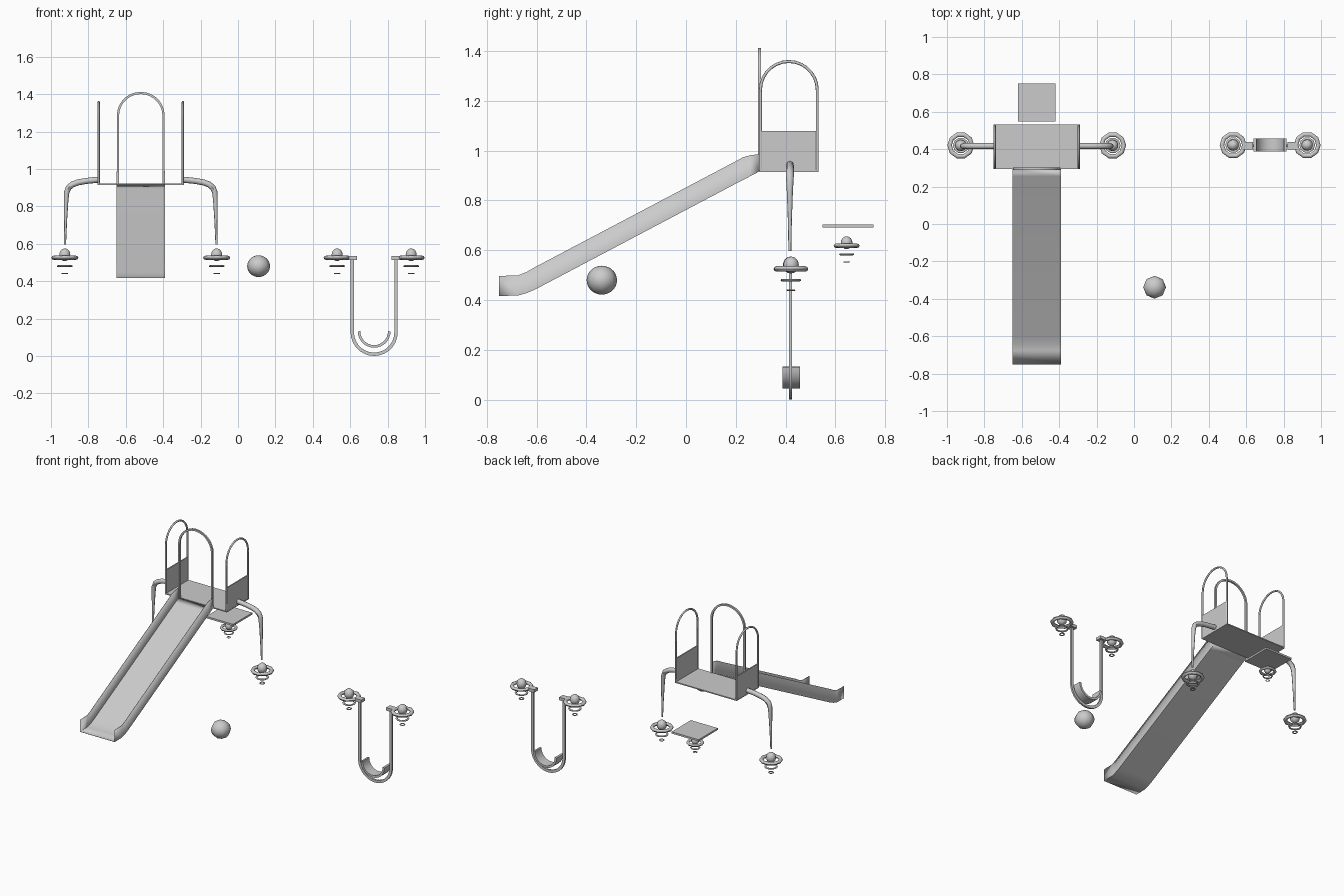
import bpy, bmesh
from math import sin, cos, pi
from mathutils import Vector, Matrix

if "Cube" in bpy.data.objects:
    bpy.data.objects.remove(bpy.data.objects["Cube"])

CX, SX, Y = -0.52, 0.728, 0.417    # tower centre, swing centre, common depth


def finish(name, bm, smooth=True):
    bmesh.ops.recalc_face_normals(bm, faces=bm.faces)
    me = bpy.data.meshes.new(name)
    bm.to_mesh(me)
    bm.free()
    ob = bpy.data.objects.new(name, me)
    bpy.context.collection.objects.link(ob)
    if smooth:
        bpy.ops.object.select_all(action='DESELECT')
        ob.select_set(True)
        bpy.context.view_layer.objects.active = ob
        bpy.ops.object.shade_smooth_by_angle(angle=0.8)
    return ob


def box(name, lo, hi):
    bm = bmesh.new()
    lo, hi = Vector(lo), Vector(hi)
    bmesh.ops.create_cube(bm, size=1, matrix=Matrix.Translation((lo + hi) / 2) @ Matrix.Diagonal((*(hi - lo), 1)))
    return finish(name, bm, False)


def sweep(name, path, normal, section, scales=None):
    """Sweep a section along a planar path lying in the plane with this normal."""
    bm = bmesh.new()
    pts, b, rings = [Vector(p) for p in path], Vector(normal), []
    for i, p in enumerate(pts):
        t = (pts[min(i + 1, len(pts) - 1)] - pts[max(i - 1, 0)]).normalized()
        n, s = b.cross(t), scales[i] if scales else 1
        rings.append([bm.verts.new(p + (n * u + b * v) * s) for u, v in section])
    k = len(section)
    for r, q in zip(rings, rings[1:]):
        for j in range(k):
            bm.faces.new((r[j], r[(j + 1) % k], q[(j + 1) % k], q[j]))
    bm.faces.new(rings[0])
    bm.faces.new(rings[-1])
    return finish(name, bm)


def circle(r, n=8):
    return [(r * cos(2 * pi * i / n), r * sin(2 * pi * i / n)) for i in range(n)]


def rect(a, b):
    return [(-a, -b), (a, -b), (a, b), (-a, b)]


def arc(c, h, r, a0, a1, n=14):
    return [(c + r * cos(a0 + (a1 - a0) * i / n), h + r * sin(a0 + (a1 - a0) * i / n)) for i in range(n + 1)]


def torus(name, loc, R, ru, rv, n=10):
    bm = bmesh.new()
    g = [[bm.verts.new((loc[0] + (R + u) * cos(2 * pi * i / n), loc[1] + (R + u) * sin(2 * pi * i / n),
                        loc[2] + v * rv / ru)) for u, v in circle(ru)] for i in range(n)]
    for i in range(n):
        r, q = g[i], g[(i + 1) % n]
        for j in range(8):
            bm.faces.new((r[j], r[(j + 1) % 8], q[(j + 1) % 8], q[j]))
    return finish(name, bm)


def sphere(name, loc, r, rz, seg, rings):
    bm = bmesh.new()
    bmesh.ops.create_uvsphere(bm, u_segments=seg, v_segments=rings, radius=1,
                              matrix=Matrix.Translation(loc) @ Matrix.Diagonal((r, r, rz, 1)))
    return finish(name, bm)


def hover_pod(name, x, y, z, s=1.0):
    torus(name + "_ring", (x, y, z), 0.060 * s, 0.012 * s, 0.011 * s)
    sphere(name + "_dome", (x, y, z + 0.016 * s), 0.031 * s, 0.034 * s, 10, 8)
    torus(name + "_middle_ring", (x, y, z - 0.045 * s), 0.036 * s, 0.006 * s, 0.005 * s)
    torus(name + "_lower_ring", (x, y, z - 0.085 * s), 0.014 * s, 0.004 * s, 0.003 * s)


# platform, step plate and ball
box("platform", (-0.75, 0.295, 0.915), (-0.29, 0.533, 0.922))
box("step", (-0.62, 0.548, 0.692), (-0.42, 0.752, 0.704))
sphere("ball", (0.11, -0.338, 0.48), 0.061, 0.058, 8, 14)

# side panels, side rails, curved arms and pods
for side, tag in ((-1, "left"), (1, "right")):
    x = CX + side * 0.225
    box(tag + "_panel", (x - 0.004, 0.297, 0.917), (x + 0.004, 0.53, 1.078))
    rail = [(0.527, 0.917)] + arc(0.413, 1.244, 0.114, 0, pi) + [(0.299, 0.917)]
    sweep(tag + "_rail", [(x, a, b) for a, b in rail], (1, 0, 0), circle(0.006))
    arm = [(0.222, 0.943), (0.29, 0.936), (0.335, 0.928), (0.365, 0.917), (0.386, 0.9),
           (0.396, 0.875), (0.399, 0.83), (0.402, 0.72), (0.405, 0.597)]
    sweep(tag + "_arm", [(CX + side * a, Y, b) for a, b in arm], (0, 1, 0), circle(0.016),
          [1, 1, 1, 1, 1, 0.9, 0.75, 0.5, 0.35])
    hover_pod(tag + "_arm_pod", CX + side * 0.406, Y + 0.003, 0.525)
hover_pod("step_pod", CX, 0.645, 0.618, 0.76)

# entry arch above the slide
arch = [(CX + 0.122, 0.92)] + arc(CX, 1.284, 0.122, 0, pi) + [(CX - 0.122, 0.92)]
sweep("entry_arch", [(a, 0.296, b) for a, b in arch], (0, 1, 0), rect(0.006, 0.006))

# slide: sheet channel with (y, floor z, wall top z)
prof = [(0.295, 0.918, 0.986), (0.255, 0.897, 0.981), (0.228, 0.883, 0.973), (0.195, 0.866, 0.955),
        (-0.605, 0.444, 0.533), (-0.64, 0.429, 0.513), (-0.675, 0.419, 0.499), (-0.75, 0.418, 0.497)]
bm = bmesh.new()
rows = [[bm.verts.new(v) for v in ((CX - 0.128, y, t), (CX - 0.128, y, f), (CX + 0.128, y, f), (CX + 0.128, y, t))]
        for y, f, t in prof]
for r, q in zip(rows, rows[1:]):
    for j in range(3):
        bm.faces.new((r[j], r[j + 1], q[j + 1], q[j]))
slide = finish("slide", bm)
mod = slide.modifiers.new("thickness", 'SOLIDIFY')
mod.thickness, mod.offset = 0.003, 0

# swing: pods, brackets, hanging loop and curved seat
for side, tag in ((-1, "left"), (1, "right")):
    hover_pod(tag + "_swing_pod", SX + side * 0.198, Y + 0.005, 0.525)
    xs = sorted((SX + side * 0.093, SX + side * 0.14))
    box(tag + "_bracket", (xs[0], Y - 0.018, 0.514), (xs[1], Y + 0.022, 0.534))
loop = [(SX - 0.117, 0.52)] + arc(SX, 0.126, 0.117, pi, 2 * pi) + [(SX + 0.117, 0.52)]
sweep("swing_loop", [(a, Y + 0.002, b) for a, b in loop], (0, 1, 0), rect(0.009, 0.006))
seat = arc(SX, 0.132, 0.081, pi, 2 * pi)
sweep("swing_seat", [(a, Y + 0.006, b) for a, b in seat], (0, 1, 0), rect(0.007, 0.035))
